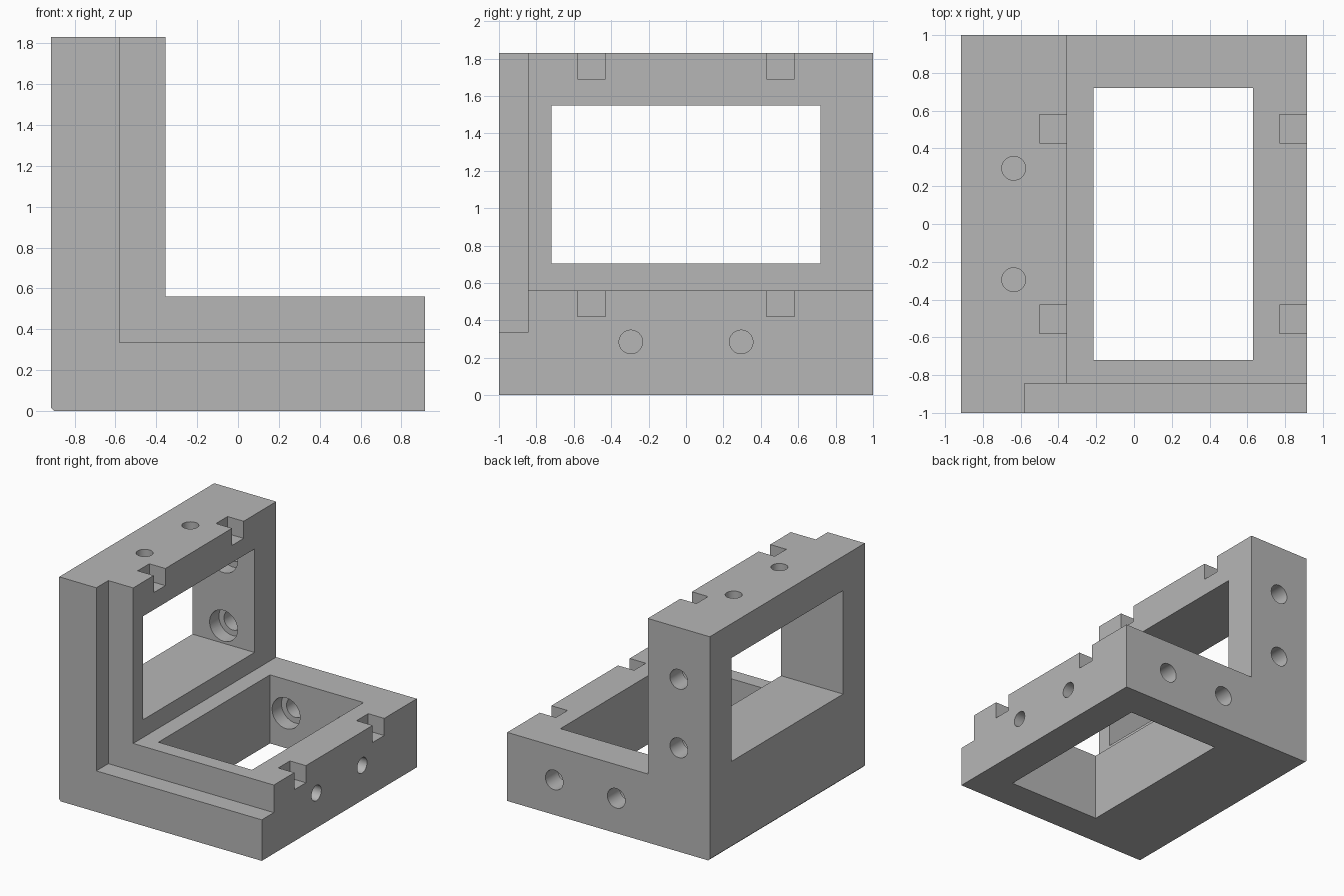
import bpy, bmesh, math
from mathutils import Matrix, Vector

cube = bpy.data.objects.get("Cube")
if cube:
    bpy.data.objects.remove(cube, do_unlink=True)

HALF, TOP, ARM = 0.915, 1.83, 0.56
INNER = ARM - HALF          # inner face of the upright

grey = bpy.data.materials.new("machined grey")
grey.use_nodes = True
grey.diffuse_color = (0.47, 0.47, 0.47, 1)
grey.node_tree.nodes["Principled BSDF"].inputs["Base Color"].default_value = grey.diffuse_color


def add_object(name, bm):
    bmesh.ops.recalc_face_normals(bm, faces=bm.faces)
    mesh = bpy.data.meshes.new(name)
    bm.to_mesh(mesh)
    bm.free()
    obj = bpy.data.objects.new(name, mesh)
    bpy.context.collection.objects.link(obj)
    obj.data.materials.append(grey)
    return obj


def cut(target, bm):
    """Subtract a cutter from the target and discard the cutter."""
    cutter = add_object("cutter", bm)
    cutter.hide_render = True
    mod = target.modifiers.new("cut", 'BOOLEAN')
    mod.operation, mod.solver, mod.object = 'DIFFERENCE', 'EXACT', cutter
    bpy.context.view_layer.objects.active = target
    bpy.ops.object.modifier_apply(modifier=mod.name)
    bpy.data.objects.remove(cutter, do_unlink=True)


def cut_box(target, low, high):
    low, high = Vector(low), Vector(high)
    bm = bmesh.new()
    bmesh.ops.create_cube(bm, size=1, matrix=Matrix.Translation((low + high) / 2)
                          @ Matrix.Diagonal((*(high - low), 1)))
    cut(target, bm)


def drill(target, start, end, radius):
    start, end = Vector(start), Vector(end)
    axis = end - start
    bm = bmesh.new()
    bmesh.ops.create_cone(bm, cap_ends=True, segments=40, radius1=radius, radius2=radius,
                          depth=axis.length, matrix=Matrix.Translation((start + end) / 2)
                          @ axis.to_track_quat('Z', 'Y').to_matrix().to_4x4())
    cut(target, bm)


# L-shaped body with a tiny chamfer on the outer heel
bm = bmesh.new()
profile = [(-HALF + 0.015, 0), (HALF, 0), (HALF, ARM), (INNER, ARM),
           (INNER, TOP), (-HALF, TOP), (-HALF, 0.015)]
face = bm.faces.new([bm.verts.new((x, -1, z)) for x, z in profile])
swept = bmesh.ops.extrude_face_region(bm, geom=[face])["geom"]
bmesh.ops.translate(bm, vec=(0, 2, 0),
                    verts=[v for v in swept if isinstance(v, bmesh.types.BMVert)])
bracket = add_object("angle_bracket", bm)

# Front step and the windows in both arms
cut_box(bracket, (-0.58, -1.2, 0.335), (1.2, -0.845, 2.2))
cut_box(bracket, (-1.2, -0.72, 0.705), (0, 0.72, 1.55))
cut_box(bracket, (-0.215, -0.72, -0.2), (0.63, 0.72, 0.8))

for side in (-1, 1):
    # Square notches in the free ends of the arms
    y = side * 0.505
    cut_box(bracket, (-0.5, y - 0.075, 1.69), (-0.2, y + 0.075, 2))
    cut_box(bracket, (0.77, y - 0.075, 0.42), (1.1, y + 0.075, 0.7))
    # Blind dowel holes in the free ends
    y = side * 0.295
    drill(bracket, (-0.637, y, 1.63), (-0.637, y, 2), 0.063)
    drill(bracket, (0.715, y, 0.285), (1.1, y, 0.285), 0.063)
    # Counterbored bolt holes through the back walls
    for x, z in ((-0.635, 1.128 + side * 0.28), (0.21 + side * 0.28, 0.285)):
        drill(bracket, (x, 0.6, z), (x, 1.2, z), 0.08)
        drill(bracket, (x, 0.6, z), (x, 0.84, z), 0.126)

# Smooth bores, crisp edges
bpy.ops.object.select_all(action='DESELECT')
bracket.select_set(True)
bpy.context.view_layer.objects.active = bracket
bpy.ops.object.shade_smooth_by_angle(angle=math.radians(30))
